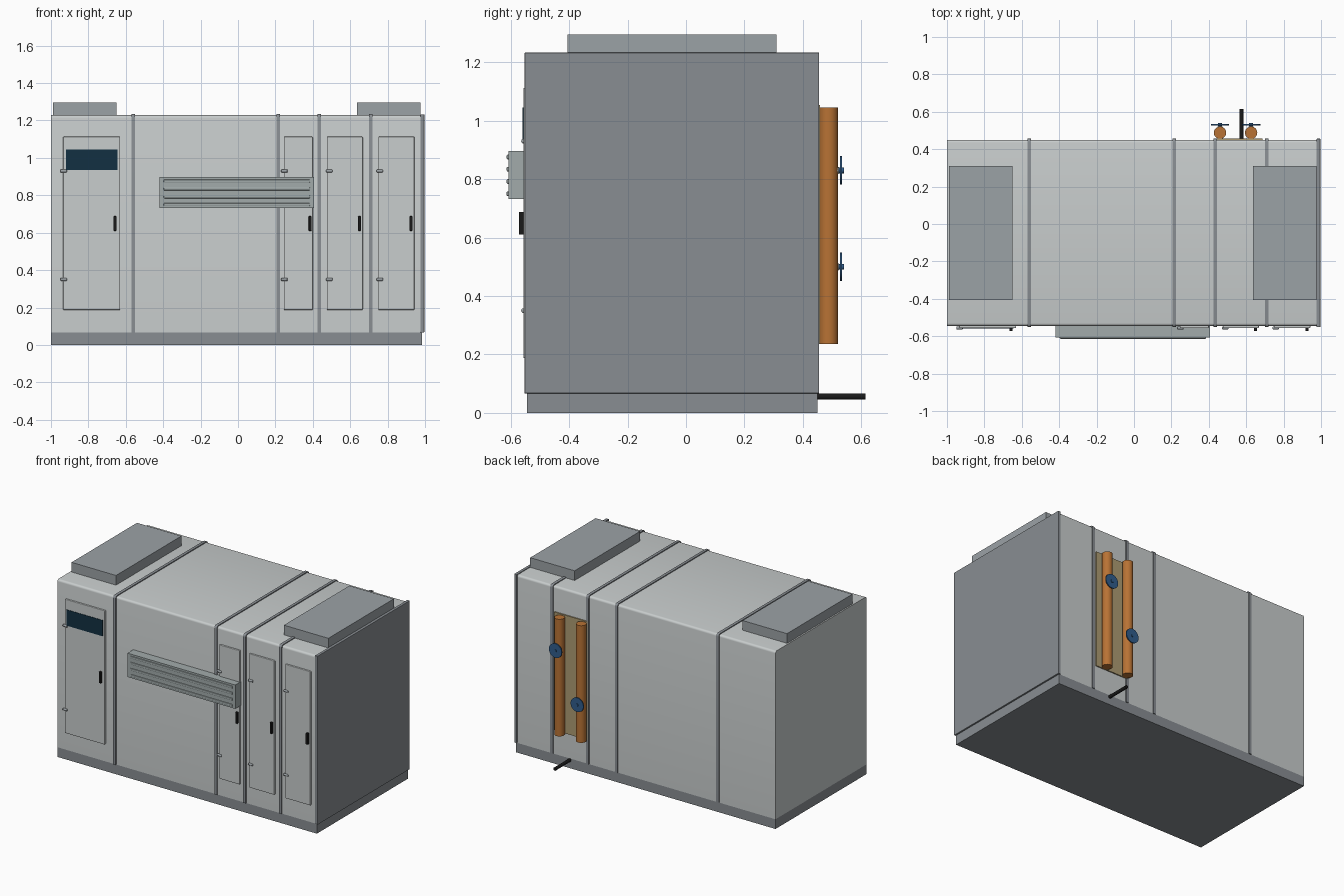
import bpy, bmesh, math
from mathutils import Vector

if "Cube" in bpy.data.objects:
    bpy.data.objects.remove(bpy.data.objects["Cube"])


def mat(name, r, g, b):
    m = bpy.data.materials.new(name)
    m.diffuse_color = (r, g, b, 1)
    m.use_nodes = True
    m.node_tree.nodes["Principled BSDF"].inputs["Base Color"].default_value = m.diffuse_color
    return m


PANEL = mat("light_panel", .58, .61, .61)
STEEL = mat("steel_grey", .25, .27, .29)
ROOF = mat("duct_grey", .33, .36, .38)
LOUVRE = mat("louvre_grey", .36, .41, .41)
BLACK = mat("black", .01, .01, .01)
SCREEN = mat("dark_glass", .006, .03, .055)
COPPER = mat("copper", .48, .17, .035)
TAN = mat("tan_plate", .42, .33, .17)
BLUE = mat("blue", .03, .11, .26)


def finish(name, bm, m, bevel=0, segs=2):
    me = bpy.data.meshes.new(name)
    bm.to_mesh(me)
    bm.free()
    ob = bpy.data.objects.new(name, me)
    bpy.context.collection.objects.link(ob)
    me.materials.append(m)
    if bevel:
        mod = ob.modifiers.new("bevel", 'BEVEL')
        mod.width, mod.segments = bevel, segs
    return ob


def box(name, x, y, z, m, bevel=0):
    bm = bmesh.new()
    bmesh.ops.create_cube(bm, size=1)
    for v in bm.verts:
        v.co = Vector([(r[0] + r[1]) / 2 + c * (r[1] - r[0]) for r, c in zip((x, y, z), v.co)])
    return finish(name, bm, m, bevel)


def smooth(ob):
    bpy.ops.object.select_all(action='DESELECT')
    ob.select_set(True)
    bpy.context.view_layer.objects.active = ob
    bpy.ops.object.shade_smooth_by_angle(angle=math.radians(35))
    return ob


def rod(name, centre, radius, length, axis, m, bevel=0):
    bm = bmesh.new()
    bmesh.ops.create_cone(bm, cap_ends=True, segments=32, radius1=radius, radius2=radius, depth=length)
    rot = Vector((0, 0, 1)).rotation_difference(Vector(axis)).to_matrix()
    bmesh.ops.rotate(bm, verts=bm.verts, matrix=rot)
    bmesh.ops.translate(bm, verts=bm.verts, vec=centre)
    return smooth(finish(name, bm, m, bevel))


def section(name, x0, x1, y0, y1, z0, z1, r, m):
    """Extrude a front-to-back profile with rounded top corners along x."""
    pts = [(y0, z0), (y1, z0)]
    for cy, start in ((y1 - r, 0), (y0 + r, 90)):
        for i in range(5):
            a = math.radians(start + i * 22.5)
            pts.append((cy + r * math.cos(a), z1 - r + r * math.sin(a)))
    bm = bmesh.new()
    f = bm.faces.new([bm.verts.new((x0, y, z)) for y, z in pts])
    g = bmesh.ops.extrude_face_region(bm, geom=[f])
    bmesh.ops.translate(bm, vec=(x1 - x0, 0, 0),
                        verts=[e for e in g['geom'] if isinstance(e, bmesh.types.BMVert)])
    bmesh.ops.recalc_face_normals(bm, faces=bm.faces)
    return smooth(finish(name, bm, m))


# Plinth, cabinet sections and the raised seams between them
box("plinth", (-1, .985), (-.545, .45), (0, .067), STEEL)
seams = [-.56, .215, .435, .71, .985]
left = -1
for i, x in enumerate(seams):
    section(f"cabinet_section_{i}", left, x, -.545, .45, .067, 1.228, .015, PANEL)
    if i < 4:
        section(f"seam_{i}", x - .01, x + .01, -.552, .456, .067, 1.234, .018, STEEL)
    left = x
box("end_panel", (.976, .996), (-.552, .456), (.067, 1.233), STEEL, .002)

# Roof duct boxes
box("roof_duct_left", (-.99, -.65), (-.405, .31), (1.22, 1.295), ROOF)
box("roof_duct_right", (.635, .975), (-.405, .31), (1.22, 1.295), ROOF)

# Doors with two hinges and a handle each
for i, (x0, x1, hx, kx) in enumerate([(-.935, -.63, -.932, -.658), (.245, .40, .248, .386),
                                      (.475, .667, .488, .65), (.75, .943, .758, .925)]):
    box(f"door_{i}", (x0, x1), (-.557, -.54), (.187, 1.113), PANEL, .004)
    for j, z in enumerate((.35, .93)):
        rod(f"hinge_{i}_{j}", (hx, -.556, z), .008, .034, (1, 0, 0), ROOF, .004)
    box(f"door_handle_{i}", (kx - .008, kx + .008), (-.572, -.554), (.61, .688), BLACK, .003)
box("display_window", (-.92, -.645), (-.560, -.55), (.935, 1.045), SCREEN)

# Front louvre housing and slats
box("louvre_housing", (-.42, .405), (-.608, -.54), (.732, .897), LOUVRE)
for i in range(4):
    z = .75 + i * .042
    box(f"louvre_slat_{i}", (-.397, .385), (-.614, -.60), (z - .008, z + .008), LOUVRE, .004)

# Rear pipes, each with a valve body and a handwheel
box("pipe_backplate", (.433, .688), (.44, .458), (.235, 1.053), TAN)
for n, x, z in (("low", .46, .5), ("high", .626, .83)):
    rod(f"pipe_{n}", (x, .488, .64), .033, .81, (0, 0, 1), COPPER)
    bm = bmesh.new()
    bmesh.ops.create_uvsphere(bm, u_segments=24, v_segments=12, radius=1)
    bmesh.ops.scale(bm, verts=bm.verts, vec=(.022, .04, .022))
    bmesh.ops.translate(bm, verts=bm.verts, vec=(x, .488, z))
    smooth(finish(f"valve_body_{n}", bm, ROOF))
    rod(f"valve_hub_{n}", (x, .529, z), .01, .022, (0, 1, 0), BLUE)
    rod(f"valve_handwheel_{n}", (x, .531, z), .049, .007, (0, 1, 0), BLUE)

# Drain tube
rod("drain_tube", (.574, .53, .056), .011, .17, (0, 1, 0), BLACK)
